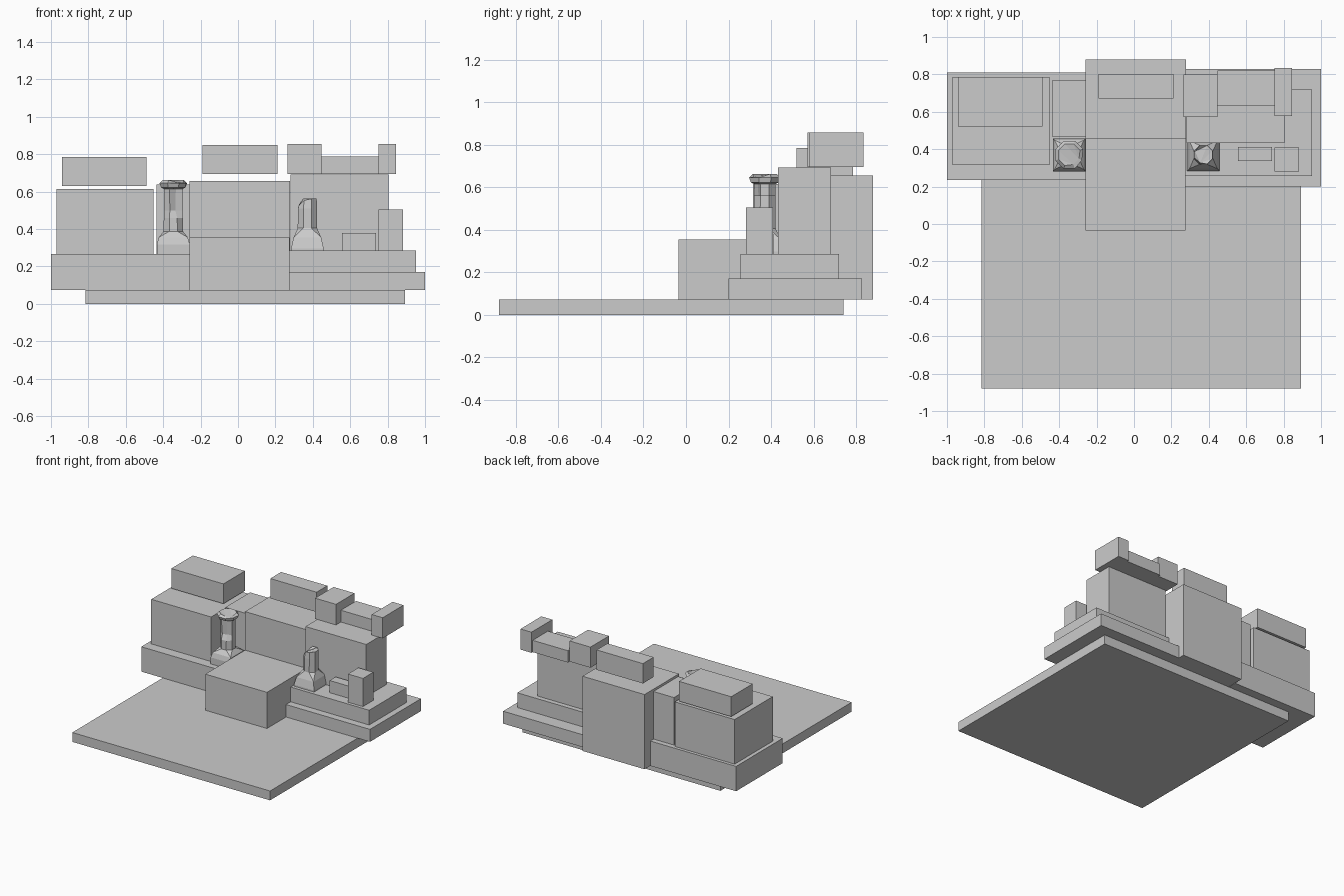
import bpy, bmesh, math

if "Cube" in bpy.data.objects:
    bpy.data.objects.remove(bpy.data.objects["Cube"])


def finish(name, bm):
    bmesh.ops.recalc_face_normals(bm, faces=bm.faces)
    me = bpy.data.meshes.new(name)
    bm.to_mesh(me)
    bm.free()
    ob = bpy.data.objects.new(name, me)
    bpy.context.collection.objects.link(ob)
    return ob


def block(name, x, y, z):
    bm = bmesh.new()
    bmesh.ops.create_cube(bm, size=1)
    for v in bm.verts:
        v.co = [(r[0] + r[1]) / 2 + c * (r[1] - r[0]) for r, c in zip((x, y, z), v.co)]
    return finish(name, bm)


def column(name, cx, cy, rings, dents):
    """Loft rings of (kind, z, radius); dents map (ring, side) to (scale, dz)."""
    bm = bmesh.new()
    loops = []
    for i, (kind, z, r) in enumerate(rings):
        loop = []
        for k in range(8):
            a = math.radians(22.5 + 45 * k)
            c, s = math.cos(a), math.sin(a)
            if kind == "square":
                c, s = math.copysign(1, c), math.copysign(1, s)
            f, dz = dents.get((i, k), (1, 0))
            loop.append(bm.verts.new((cx + c * r * f, cy + s * r * f, z + dz)))
        loops.append(loop)
    for a, b in zip(loops, loops[1:]):
        for k in range(8):
            n = (k + 1) % 8
            bm.faces.new((a[k], a[n], b[n], b[k]))
    bm.faces.new(loops[0])
    top = bm.faces.new(loops[-1])
    bmesh.ops.triangulate(bm, faces=[top])
    bmesh.ops.remove_doubles(bm, verts=bm.verts, dist=0.0001)
    return finish(name, bm)


# Ground slab
block("ground_slab", (-0.815, 0.893), (-0.88, 0.74), (0, 0.073))

# Left wing
block("left_base", (-1, -0.26), (0.235, 0.81), (0.073, 0.267))
block("left_wall", (-0.97, -0.453), (0.315, 0.785), (0.267, 0.615))
block("left_top", (-0.94, -0.49), (0.52, 0.785), (0.63, 0.785))
block("left_niche_wall", (-0.435, -0.258), (0.465, 0.77), (0.267, 0.638))

# Centre
block("centre_wall", (-0.258, 0.278), (0.455, 0.88), (0.073, 0.656))
block("centre_steps", (-0.258, 0.275), (-0.035, 0.455), (0.073, 0.355))
block("centre_top", (-0.19, 0.21), (0.67, 0.803), (0.695, 0.85))

# Right wing
block("right_lower_base", (0.275, 1), (0.2, 0.828), (0.073, 0.17))
block("right_upper_base", (0.275, 0.953), (0.257, 0.72), (0.17, 0.285))
block("right_wall", (0.28, 0.805), (0.432, 0.682), (0.285, 0.692))
block("right_top_inner", (0.265, 0.446), (0.572, 0.80), (0.695, 0.856))
block("right_top_middle", (0.446, 0.75), (0.632, 0.82), (0.695, 0.787))
block("right_top_outer", (0.75, 0.845), (0.578, 0.835), (0.695, 0.856))
block("low_rubble", (0.555, 0.737), (0.338, 0.412), (0.285, 0.38))
block("tall_rubble", (0.752, 0.882), (0.282, 0.41), (0.285, 0.505))

# Columns: square plinth, octagonal shaft, chipped edges
column("left_column", -0.346, 0.37, [
    ("square", 0.267, 0.088), ("square", 0.318, 0.088), ("square", 0.355, 0.078),
    ("oct", 0.388, 0.056), ("oct", 0.46, 0.055), ("oct", 0.50, 0.055),
    ("oct", 0.615, 0.055), ("oct", 0.622, 0.07), ("oct", 0.645, 0.08),
    ("oct", 0.662, 0.062)],
    {(5, 6): (0.5, 0), (6, 6): (0.65, 0), (5, 5): (0.85, 0),
     (9, 6): (0.9, -0.012), (9, 7): (0.9, -0.015), (8, 7): (0.92, 0)})
column("right_column", 0.371, 0.37, [
    ("square", 0.285, 0.087), ("square", 0.297, 0.087), ("square", 0.355, 0.074),
    ("oct", 0.405, 0.056), ("oct", 0.51, 0.055), ("oct", 0.562, 0.054)],
    {(5, 3): (0.9, -0.03), (5, 4): (0.9, -0.035), (5, 5): (0.85, -0.008)})
